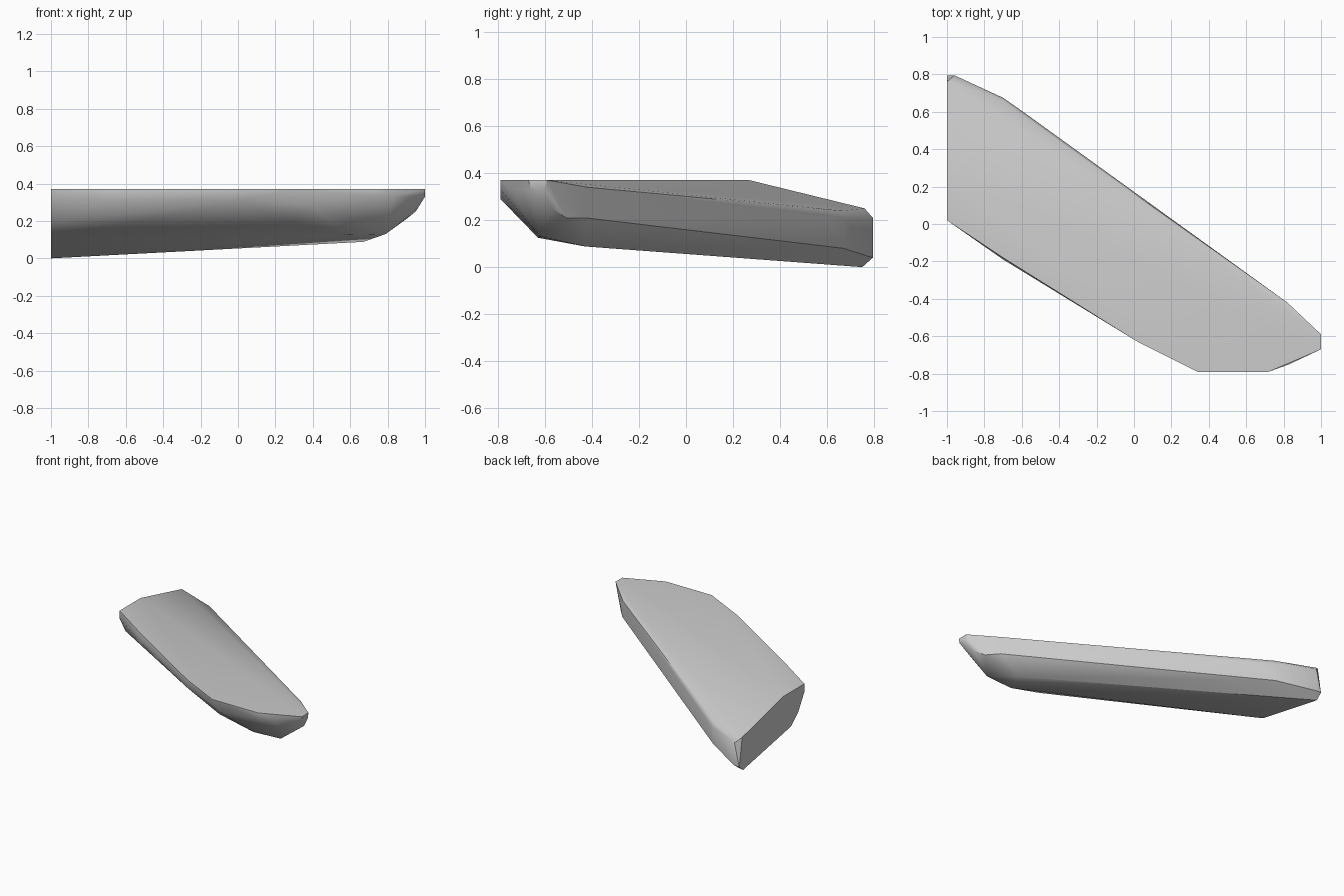
import bpy, bmesh

cube = bpy.data.objects.get("Cube")
if cube:
    bpy.data.objects.remove(cube, do_unlink=True)

grey = bpy.data.materials.new("plain grey")
grey.use_nodes = True
colour = (0.6, 0.6, 0.6, 1)
grey.diffuse_color = colour
grey.node_tree.nodes["Principled BSDF"].inputs["Base Color"].default_value = colour

# Flat deck with a slope falling to the left edge
deck = [(-1, .02, .37), (-1, .27, .37), (-1, .76, .25), (-.7, .66, .24),
        (.82, -.42, .34), (1, -.59, .37), (1, -.67, .37), (.72, -.79, .37),
        (.34, -.79, .37), (.02, -.63, .37), (-.7, -.18, .37)]
# Transom and its clipped corner
transom = [(-1, .02, .31), (-1, .09, .19), (-1, .18, .11), (-1, .75, 0),
           (-1, .795, .04), (-.96, .795, .04), (-.96, .795, .21)]
# Long sides, with a chine low on each
sides = [(-.7, .675, .21), (-.7, .67, .08), (-.6, .605, .21), (.83, -.43, .21),
         (-.7, -.19, .31), (.02, -.63, .31), (.3, -.65, .195), (.67, -.43, .088)]
# Raked bow
bow = [(1, -.6, .33), (1, -.66, .33), (.83, -.75, .33), (.72, -.79, .33),
       (.4, -.79, .29), (.95, -.57, .25), (.9, -.51, .21), (.79, -.62, .13),
       (.57, -.63, .125)]

bm = bmesh.new()
for p in deck + transom + sides + bow:
    bm.verts.new(p)
hull = bmesh.ops.convex_hull(bm, input=bm.verts[:])
loose = {v for v in hull["geom_interior"] + hull["geom_unused"]
         if isinstance(v, bmesh.types.BMVert)}
bmesh.ops.delete(bm, geom=list(loose), context="VERTS")
bmesh.ops.recalc_face_normals(bm, faces=bm.faces[:])

mesh = bpy.data.meshes.new("boat_hull")
bm.to_mesh(mesh)
bm.free()
mesh.materials.append(grey)
boat = bpy.data.objects.new("boat_hull", mesh)
bpy.context.collection.objects.link(boat)

# Soft facets, crisp deck rim
bpy.context.view_layer.objects.active = boat
boat.select_set(True)
bpy.ops.object.shade_smooth_by_angle(angle=0.6)
